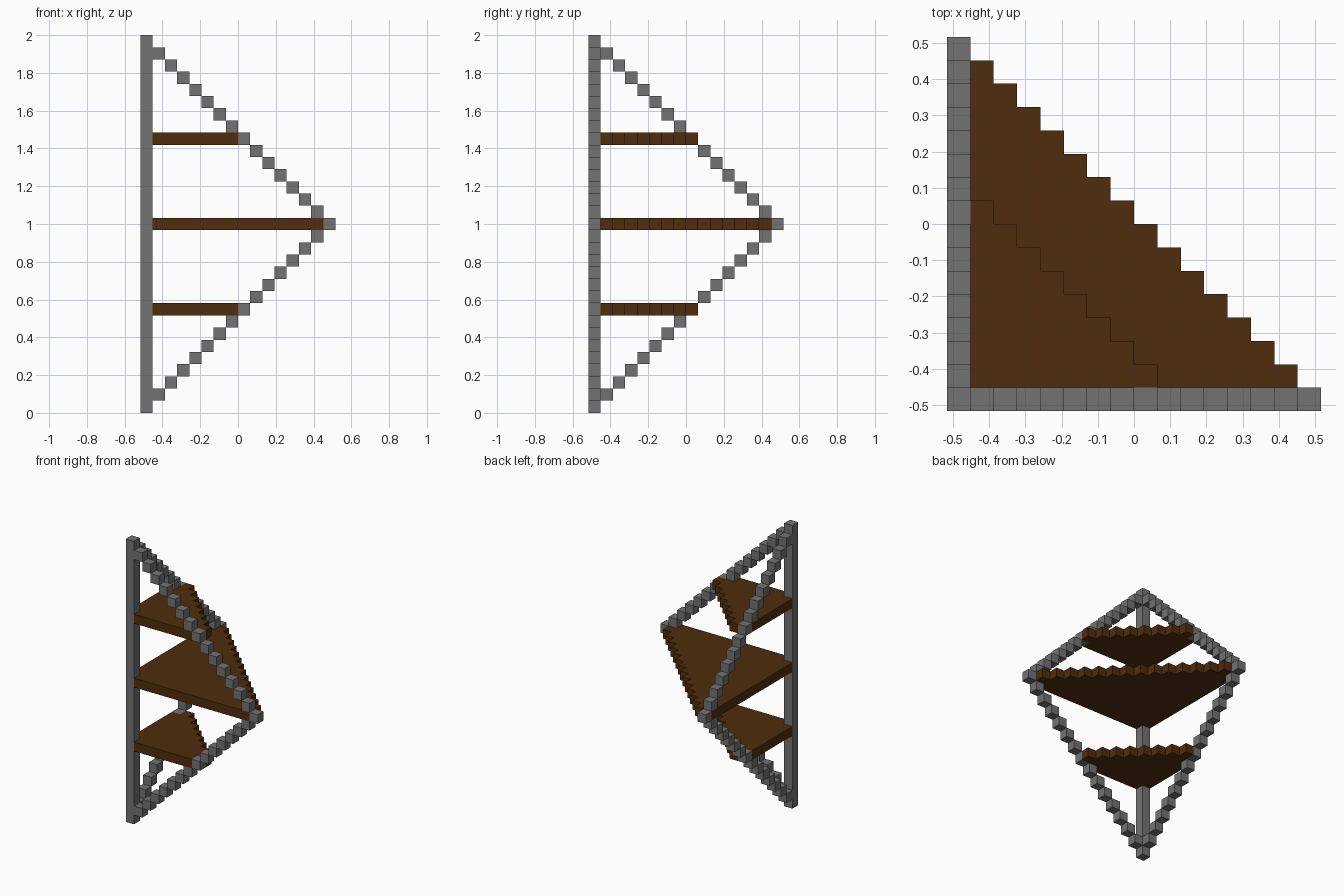
import bpy
import bmesh
from mathutils import Matrix, Vector

cube = bpy.data.objects.get("Cube")
if cube:
    bpy.data.objects.remove(cube)

HEIGHT = 31            # blocks from foot to top
REACH = 15             # block index of the outer corners
U = 2 / HEIGHT         # block size
ORIGIN = Vector((-8 * U, -8 * U, 0))


def material(name, colour):
    mat = bpy.data.materials.new(name)
    mat.use_nodes = True
    mat.diffuse_color = colour
    bsdf = mat.node_tree.nodes["Principled BSDF"]
    bsdf.inputs["Base Color"].default_value = colour
    bsdf.inputs["Roughness"].default_value = 0.8
    return mat


def make_object(name, bm, mat):
    mesh = bpy.data.meshes.new(name)
    bm.to_mesh(mesh)
    bm.free()
    mesh.materials.append(mat)
    obj = bpy.data.objects.new(name, mesh)
    bpy.context.collection.objects.link(obj)
    return obj


def add_block(bm, cell, size=(1, 1, 1)):
    size = Vector(size)
    centre = ORIGIN + (Vector(cell) + size / 2) * U
    bmesh.ops.create_cube(
        bm, size=1, matrix=Matrix.Translation(centre) @ Matrix.Diagonal((*(size * U), 1)))


def shelf(name, level, arm, stair, mat):
    # stepped triangle of cells, leaving room for the post and arm blocks
    bm = bmesh.new()
    taken = {(0, 0), (arm, 0), (0, arm)}
    for i in range(arm + 1):
        for j in range(arm + 1):
            if i + j <= stair and (i, j) not in taken:
                corners = [(i, j), (i + 1, j), (i + 1, j + 1), (i, j + 1)]
                bm.faces.new([bm.verts.new(ORIGIN + Vector((x, y, level)) * U)
                              for x, y in corners])
    bmesh.ops.remove_doubles(bm, verts=bm.verts, dist=U / 10)
    bmesh.ops.dissolve_limit(bm, angle_limit=0.01, verts=bm.verts, edges=bm.edges)
    bm.normal_update()
    obj = make_object(name, bm, mat)
    thick = obj.modifiers.new("Thickness", "SOLIDIFY")
    thick.thickness = U
    thick.offset = 1


grey = material("stone grey", (0.17, 0.17, 0.17, 1))
brown = material("dark wood brown", (0.08, 0.026, 0.004, 1))

# upright corner post
bm = bmesh.new()
add_block(bm, (0, 0, 0), (1, 1, HEIGHT))
make_object("corner_post", bm, grey)

# diagonal arms of single blocks, meeting at the outer corners
for name, dx, dy in (("front_arms", 1, 0), ("side_arms", 0, 1)):
    bm = bmesh.new()
    for i in range(1, REACH + 1):
        for z in {i, HEIGHT - 1 - i}:
            add_block(bm, (i * dx, i * dy, z))
    make_object(name, bm, grey)

# three stepped shelves
shelf("lower_shelf", 8, 8, 9, brown)
shelf("middle_shelf", REACH, REACH, REACH, brown)
shelf("upper_shelf", 22, 8, 9, brown)
